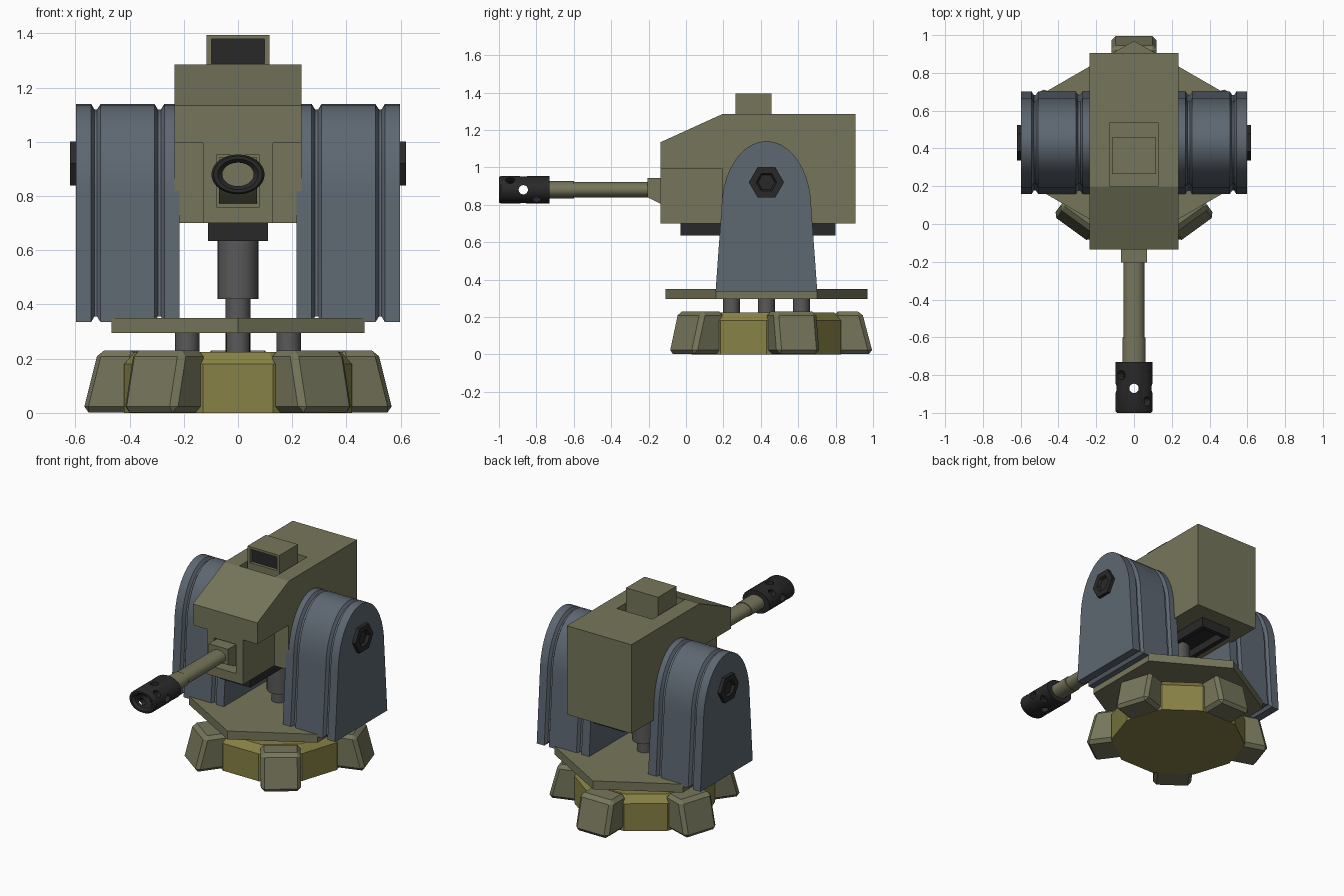
import bpy, bmesh, math
from mathutils import Vector, Matrix

if "Cube" in bpy.data.objects:
    bpy.data.objects.remove(bpy.data.objects["Cube"])

CY = 0.43          # turret axis in y
GUN_Z = 0.88       # barrel axis height


def material(name, rgb):
    m = bpy.data.materials.new(name)
    m.diffuse_color = (*rgb, 1)
    m.use_nodes = True
    m.node_tree.nodes["Principled BSDF"].inputs["Base Color"].default_value = m.diffuse_color
    return m


OLIVE = material("olive", (0.18, 0.18, 0.105))
YELLOW = material("yellow", (0.24, 0.22, 0.06))
BLUE = material("blue_grey", (0.11, 0.135, 0.165))
DARK = material("dark", (0.022, 0.022, 0.022))
STEEL = material("steel", (0.1, 0.1, 0.1))


def loft(name, rings, mat=None, closed=False, smooth=False):
    """Skin a list of equal-length rings; capped, or joined end to start."""
    bm = bmesh.new()
    vs = [[bm.verts.new(p) for p in r] for r in rings]
    n = len(vs[0])
    pairs = list(zip(vs, vs[1:])) + ([(vs[-1], vs[0])] if closed else [])
    for a, b in pairs:
        for i in range(n):
            j = (i + 1) % n
            bm.faces.new((a[i], a[j], b[j], b[i]))
    if not closed:
        bm.faces.new(vs[0])
        bm.faces.new(vs[-1])
    bmesh.ops.recalc_face_normals(bm, faces=bm.faces)
    me = bpy.data.meshes.new(name)
    bm.to_mesh(me)
    bm.free()
    ob = bpy.data.objects.new(name, me)
    bpy.context.collection.objects.link(ob)
    if mat:
        me.materials.append(mat)
    if smooth:
        select(ob)
        bpy.ops.object.shade_smooth_by_angle(angle=math.radians(35))
    return ob


def select(ob):
    bpy.ops.object.select_all(action='DESELECT')
    ob.select_set(True)
    bpy.context.view_layer.objects.active = ob


def prism(name, profile, x0, x1, mat=None):
    return loft(name, [[(x, y, z) for y, z in profile] for x in (x0, x1)], mat)


def box(name, x0, x1, y0, y1, z0, z1, mat=None):
    return prism(name, [(y0, z0), (y1, z0), (y1, z1), (y0, z1)], x0, x1, mat)


def ring(axis, c, r, n, phase=0.0, squash=1.0):
    """Polygon ring around an axis through c; squash flattens the second direction."""
    out = []
    for i in range(n):
        t = phase + math.tau * i / n
        u, v = r * math.cos(t), r * math.sin(t) * squash
        d = {'x': (0, u, v), 'y': (u, 0, v), 'z': (u, v, 0)}[axis]
        out.append(Vector(c) + Vector(d))
    return out


def column(name, x, y, z0, z1, r, n, mat, phase=0.0, smooth=False):
    return loft(name, [ring('z', (x, y, z), r, n, phase) for z in (z0, z1)], mat, smooth=smooth)


def cut(ob, cutters):
    for c in cutters:
        m = ob.modifiers.new("cut", 'BOOLEAN')
        m.operation, m.solver, m.object = 'DIFFERENCE', 'EXACT', c
        select(ob)
        bpy.ops.object.modifier_apply(modifier=m.name)
        bpy.data.objects.remove(c)


# Ten-sided base hub with a chamfered top, flat side to the front
loft("base_hub", [ring('z', (0, CY, z), r, 10, 0) for z, r in
                  ((0, 0.42), (0.18, 0.42), (0.225, 0.38))], YELLOW)

# Five bevelled feet, one at the back
for k in range(5):
    foot = prism("foot", [(0.36, 0.002), (0.57, 0.002), (0.51, 0.23), (0.36, 0.23)],
                 -0.12, 0.12, OLIVE)
    b = foot.modifiers.new("bevel", 'BEVEL')
    b.width, b.segments = 0.022, 1
    foot.matrix_world = Matrix.Translation((0, CY, 0)) @ Matrix.Rotation(math.tau * k / 5, 4, 'Z')

# Spacer posts, hexagonal deck and central piston
for k in range(4):
    a = k * math.pi / 2
    column("spacer_post", 0.187 * math.cos(a), CY + 0.187 * math.sin(a),
           0.2, 0.3, 0.045, 16, STEEL, smooth=True)
column("deck_plate", 0, CY, 0.295, 0.35, 0.54, 6, OLIVE, math.pi / 2)
column("piston_rod", 0, CY, 0.2, 0.45, 0.046, 24, STEEL, smooth=True)
column("piston_sleeve", 0, CY, 0.42, 0.69, 0.075, 32, STEEL, smooth=True)


# Arched side supports with two grooves, and hex bolts
def arch(d):
    pts = [(CY - 0.272 + d, 0.335 + d), (CY + 0.272 - d, 0.335 + d)]
    for i in range(21):
        t = math.pi * i / 20
        pts.append((CY + (0.24 - d) * math.cos(t), 0.78 + (0.36 - d) * math.sin(t)))
    return pts


STATIONS = [(.215, 0), (.272, 0), (.284, .02), (.296, .02), (.308, 0),
            (.507, 0), (.52, .02), (.53, .02), (.542, 0), (.597, 0)]
for s, side in ((-1, "left"), (1, "right")):
    loft(side + "_support", [[(s * x, y, z) for y, z in arch(d)] for x, d in STATIONS],
         BLUE, smooth=True)
    loft(side + "_bolt", [ring('x', (s * x, CY, 0.92), r, 6) for x, r in
                          ((.58, .094), (.62, .094), (.62, .055), (.603, .045))], DARK)

# Gun housing: sloped nose, lower front corners notched, roof well and barrel slot
housing = prism("gun_housing", [(-0.135, 0.70), (0.905, 0.70), (0.905, 1.285),
                                (0.195, 1.285), (-0.135, 1.135)], -0.235, 0.235, OLIVE)
cut(housing, [box("notch_l", -0.4, -0.13, -0.3, 0.192, 0.6, 0.995),
              box("notch_r", 0.13, 0.4, -0.3, 0.192, 0.6, 0.995),
              box("roof_well", -0.13, 0.13, 0.2, 0.535, 1.235, 1.4),
              box("barrel_slot", -0.08, 0.08, -0.3, 0.0, 0.76, 0.952)])

# Open tray under the housing
tray = box("under_tray", -0.11, 0.11, -0.03, 0.80, 0.635, 0.705, DARK)
cut(tray, [box("tray_hollow", -0.08, 0.08, 0.0, 0.77, 0.6, 0.685)])

# Sight box with dark window
sight = box("sight_box", -0.117, 0.117, 0.265, 0.457, 1.225, 1.395, OLIVE)
cut(sight, [box("sight_hole", -0.097, 0.097, 0.2, 0.30, 1.29, 1.38)])
box("sight_glass", -0.097, 0.097, 0.285, 0.31, 1.29, 1.38, DARK)

# Barrel mount and slightly flattened barrel
prism("barrel_mount", [(-0.205, 0.84), (-0.205, 0.943), (0.01, 0.943), (0.01, 0.77),
                       (-0.135, 0.805)], -0.07, 0.07, OLIVE)
SQ = 0.75
loft("barrel", [ring('y', (0, y, GUN_Z), r, 32, 0, SQ) for y, r in
                ((-0.1, .055), (-0.6, .055), (-0.6, .061), (-0.74, .061))], OLIVE, smooth=True)

# Perforated muzzle brake
muzzle = loft("muzzle_brake", [ring('y', (0, y, GUN_Z), r, 32, 0, SQ) for y, r in
                               ((-0.73, .098), (-0.99, .098), (-1.0, .09), (-1.0, .075),
                                (-0.985, .058), (-0.73, .058))], DARK, closed=True)
drills = []
for k in range(8):
    y = -0.87 if k % 2 == 0 else (-0.80 if k % 4 == 3 else -0.94)
    a = k * math.pi / 4
    d = Vector((math.cos(a), 0, math.sin(a) * SQ)).normalized()
    u = Vector((0, 1, 0))
    v = d.cross(u)
    circle = [0.025 * (u * math.cos(math.tau * i / 16) + v * math.sin(math.tau * i / 16))
              for i in range(16)]
    c = Vector((0, y, GUN_Z))
    drills.append(loft("drill", [[c + d * t + p for p in circle] for t in (0.03, 0.15)]))
cut(muzzle, drills)
select(muzzle)
bpy.ops.object.shade_smooth_by_angle(angle=math.radians(35))
